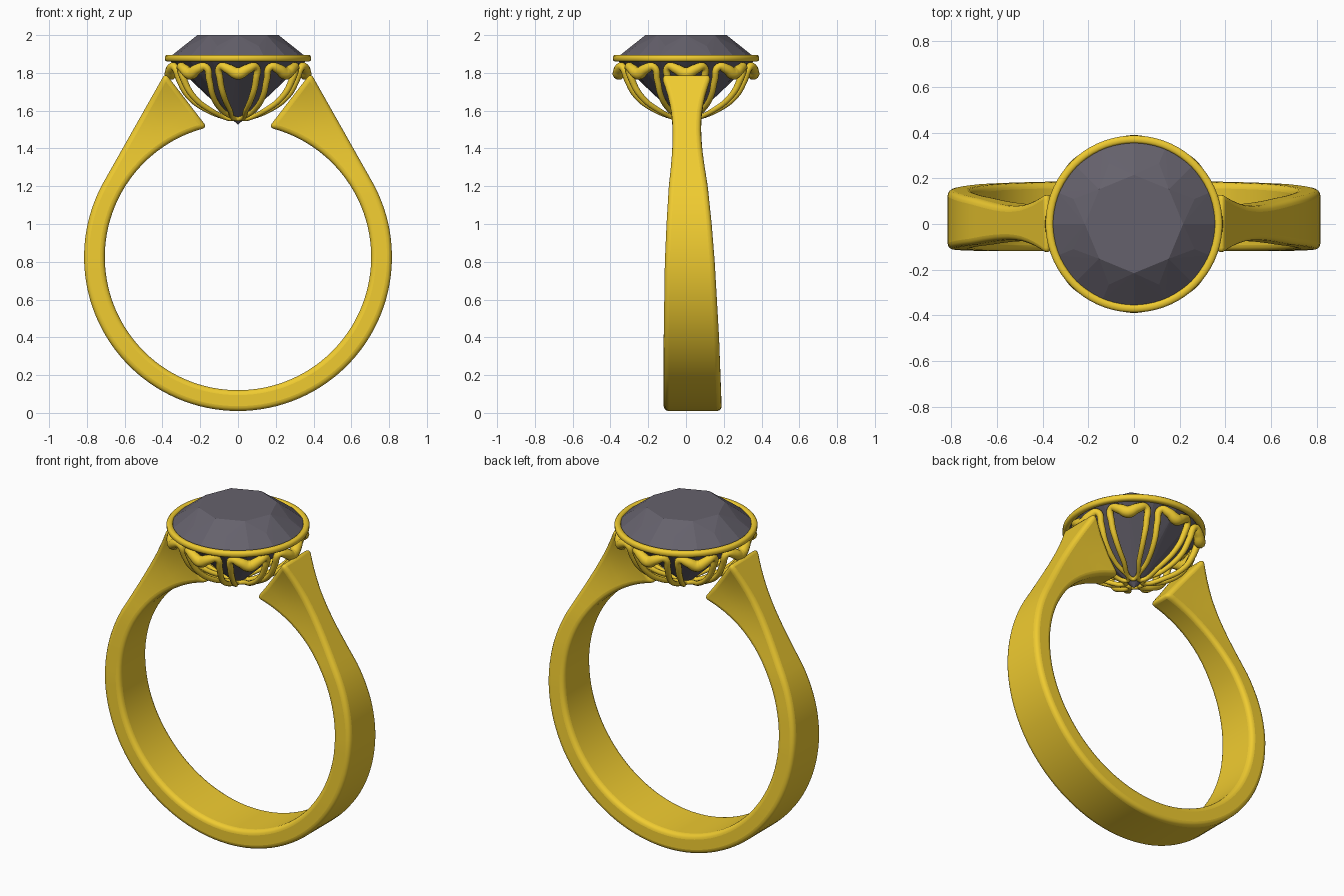
import bpy, bmesh
from math import sin, cos, radians, atan2, degrees
from mathutils import Vector

if "Cube" in bpy.data.objects:
    bpy.data.objects.remove(bpy.data.objects["Cube"])


def material(name, color):
    m = bpy.data.materials.new(name)
    m.diffuse_color = color
    m.use_nodes = True
    m.node_tree.nodes["Principled BSDF"].inputs["Base Color"].default_value = m.diffuse_color
    return m


gold = material("gold", (0.87, 0.6, 0.03, 1))
dark = material("dark_stone", (0.13, 0.12, 0.15, 1))


def finish(name, bm, mat):
    bmesh.ops.recalc_face_normals(bm, faces=bm.faces)
    me = bpy.data.meshes.new(name)
    bm.to_mesh(me)
    bm.free()
    ob = bpy.data.objects.new(name, me)
    bpy.context.collection.objects.link(ob)
    me.materials.append(mat)
    return ob


def smooth(ob, angle):
    bpy.ops.object.select_all(action='DESELECT')
    ob.select_set(True)
    bpy.context.view_layer.objects.active = ob
    bpy.ops.object.shade_smooth_by_angle(angle=radians(angle))


def polar(r, deg, z):
    return Vector((r * cos(radians(deg)), r * sin(radians(deg)), z))


# Band: front and back edge of the metal depend on height
EDGES = [(0, -.118, .19), (.4, -.118, .175), (.8, -.112, .152), (1.0, -.103, .136),
         (1.2, -.091, .115), (1.32, -.078, .096), (1.42, -.071, .083), (1.52, -.07, .078),
         (1.6, -.078, .084), (1.68, -.095, .1), (1.74, -.115, .12), (1.81, -.143, .147)]


def edges_at(z):
    for (z0, f0, b0), (z1, f1, b1) in zip(EDGES, EDGES[1:]):
        if z <= z1:
            t = max(0, (z - z0) / (z1 - z0))
            return f0 + (f1 - f0) * t, b0 + (b1 - b0) * t
    return EDGES[-1][1:]


CZ, R_IN, R_OUT, SHOULDER = .825, .705, .815, 28
tip_out, tip_in = (.385, 1.80), (.162, 1.507)
on_circle = lambda r, a: (r * cos(radians(a)), CZ + r * sin(radians(a)))

# Cross-sections of the right half: round shank, then straight shoulder
half = []
for i in range(41):
    a = -90 + (90 + SHOULDER) * i / 40
    half.append((on_circle(R_OUT, a), on_circle(R_IN, a)))
start = on_circle(R_OUT, SHOULDER)
end_a = degrees(atan2(tip_in[1] - CZ, tip_in[0]))
for i in range(1, 13):
    t = i / 12
    out = tuple(s + (e - s) * t for s, e in zip(start, tip_out))
    half.append((out, on_circle(R_IN, SHOULDER + (end_a - SHOULDER) * t)))
left = [((-o[0], o[1]), (-n[0], n[1])) for o, n in half[:0:-1]]

bm = bmesh.new()
loops = []
N = 4
for o, n in left + half:
    front, back = [], []
    for j in range(N):
        t = j / (N - 1)
        x, z = o[0] + (n[0] - o[0]) * t, o[1] + (n[1] - o[1]) * t
        f, b = edges_at(z)
        front.append(bm.verts.new((x, f, z)))
        back.append(bm.verts.new((x, b, z)))
    loops.append(front + back[::-1])
for A, B in zip(loops, loops[1:]):
    for k in range(2 * N):
        m = (k + 1) % (2 * N)
        bm.faces.new((A[k], A[m], B[m], B[k]))
for L in (loops[0], loops[-1]):
    for k in range(N - 1):
        bm.faces.new((L[k], L[k + 1], L[2 * N - 2 - k], L[2 * N - 1 - k]))
band = finish("band", bm, gold)
bev = band.modifiers.new("rounded_edges", 'BEVEL')
bev.width, bev.segments, bev.limit_method = .026, 4, 'ANGLE'
bev.angle_limit = radians(45)
bev.use_clamp_overlap = False
smooth(band, 50)

# Brilliant-cut stone as the hull of its facet corners
bm = bmesh.new()
pts = [polar(.215, 45 * k, 2.0) for k in range(8)]
pts += [polar(.287, 45 * k + 22.5, 1.942) for k in range(8)]
pts += [polar(.36, 22.5 * k, z) for k in range(16) for z in (1.885, 1.865)]
pts += [polar(.085, 45 * k + 22.5, 1.603) for k in range(8)]
pts += [Vector((0, 0, 1.525))]
for p in pts:
    bm.verts.new(p)
bmesh.ops.convex_hull(bm, input=bm.verts)
bmesh.ops.dissolve_limit(bm, angle_limit=radians(1), verts=bm.verts, edges=bm.edges)
finish("stone", bm, dark)

# Bezel: flat rounded hoop around the girdle
bm = bmesh.new()
prof = [(.352, 1.867), (.36, 1.86), (.378, 1.86), (.387, 1.868),
        (.387, 1.886), (.379, 1.895), (.362, 1.895), (.354, 1.889)]
rings = [[bm.verts.new(polar(r, 5 * s, z)) for r, z in prof] for s in range(72)]
for s in range(72):
    A, B = rings[s], rings[(s + 1) % 72]
    for k in range(8):
        bm.faces.new((A[k], A[(k + 1) % 8], B[(k + 1) % 8], B[k]))
smooth(finish("bezel", bm, gold), 60)

# Basket: eight petal loops (angle, radius, height, thickness) with a hanging lip
PETAL = [(13, .05, 1.557, .012), (14.5, .17, 1.603, .014), (16, .275, 1.68, .016),
         (17, .325, 1.765, .018), (15.5, .35, 1.832, .02), (8, .358, 1.82, .027)]
loop = [(0, .356, 1.797, .034)] + PETAL[::-1] + [(-a, r, z, w) for a, r, z, w in PETAL]
cu = bpy.data.curves.new("basket", 'CURVE')
cu.dimensions = '3D'
cu.bevel_depth, cu.bevel_resolution, cu.resolution_u = 1, 3, 6
for k in range(8):
    sp = cu.splines.new('BEZIER')
    sp.bezier_points.add(len(loop) - 1)
    sp.use_cyclic_u = True
    for bp, (a, r, z, w) in zip(sp.bezier_points, loop):
        bp.co = polar(r, a + 45 * k, z)
        bp.radius = w
        bp.handle_left_type = bp.handle_right_type = 'AUTO'
basket = bpy.data.objects.new("basket", cu)
bpy.context.collection.objects.link(basket)
cu.materials.append(gold)
bpy.ops.object.select_all(action='DESELECT')
basket.select_set(True)
bpy.context.view_layer.objects.active = basket
bpy.ops.object.convert(target='MESH')
smooth(bpy.context.view_layer.objects.active, 60)
